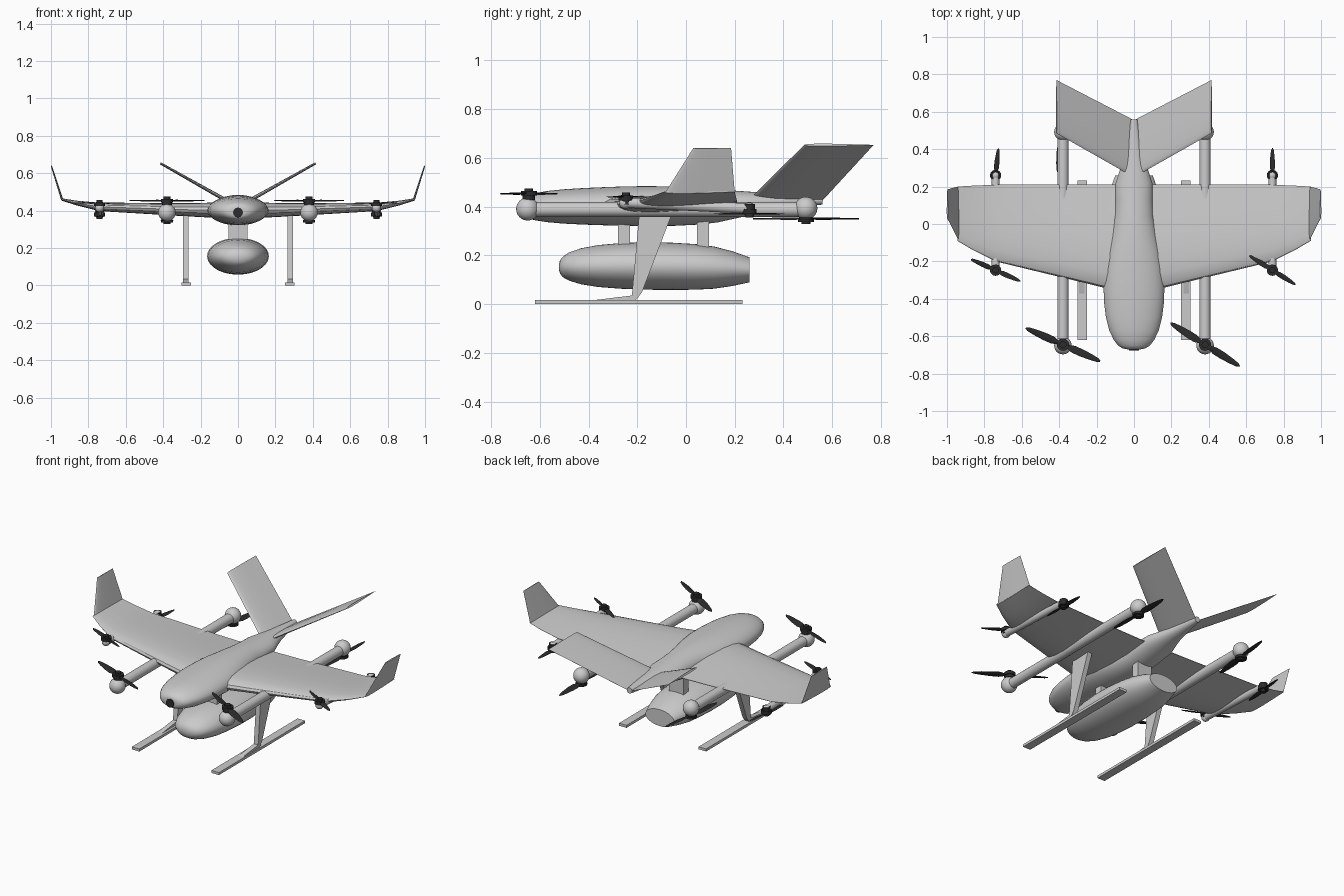
import bpy, bmesh, math
from mathutils import Vector

cube = bpy.data.objects.get("Cube")
if cube:
    bpy.data.objects.remove(cube, do_unlink=True)


def material(name, value):
    m = bpy.data.materials.new(name)
    m.use_nodes = True
    col = (value, value, value, 1)
    m.diffuse_color = col
    m.node_tree.nodes["Principled BSDF"].inputs["Base Color"].default_value = col
    return m


GREY = material("light grey", 0.6)
DARK = material("dark grey", 0.025)


def finish(name, bm, mat, angle=35):
    bmesh.ops.recalc_face_normals(bm, faces=bm.faces)
    me = bpy.data.meshes.new(name)
    bm.to_mesh(me)
    bm.free()
    me.materials.append(mat)
    ob = bpy.data.objects.new(name, me)
    bpy.context.collection.objects.link(ob)
    bpy.ops.object.select_all(action='DESELECT')
    ob.select_set(True)
    bpy.context.view_layer.objects.active = ob
    bpy.ops.object.shade_smooth_by_angle(angle=math.radians(angle))
    return ob


def loft(name, rings, mat, angle=35):
    """Skin a list of equal-length closed rings and cap both ends."""
    bm = bmesh.new()
    vs = [[bm.verts.new(p) for p in r] for r in rings]
    n = len(vs[0])
    for a, b in zip(vs, vs[1:]):
        for i in range(n):
            bm.faces.new((a[i], a[(i + 1) % n], b[(i + 1) % n], b[i]))
    bm.faces.new(vs[0])
    bm.faces.new(vs[-1])
    return finish(name, bm, mat, angle)


def body(name, stations, mat, n=40, angle=35):
    """Body along y from (y, half width, bottom z, top z) stations."""
    rings = []
    for y, w, lo, hi in stations:
        c, h = (lo + hi) / 2, (hi - lo) / 2
        rings.append([(w * math.cos(2 * math.pi * i / n), y, c + h * math.sin(2 * math.pi * i / n))
                      for i in range(n)])
    return loft(name, rings, mat, angle)


# Upper half of a symmetric aerofoil: (chord fraction, half thickness)
FOIL = [(0, 0), (.015, .2), (.06, .36), (.15, .47), (.3, .5), (.5, .42), (.75, .22), (1, .02)]


def surface(name, stations, normal):
    """Flying surface from (x, leading y, trailing y, z, thickness) stations."""
    n = Vector(normal).normalized()
    loop = FOIL + [(f, -t) for f, t in reversed(FOIL[1:])]
    rings = [[Vector((x, a + (b - a) * f, z)) + n * t * th for f, t in loop]
             for x, a, b, z, th in stations]
    return loft(name, rings, GREY, 30)


def tube(name, p, q, r, mat, n=28, r2=None):
    p, q = Vector(p), Vector(q)
    rot = (q - p).to_track_quat('Z', 'Y')
    rings = [[c + rot @ Vector((rad * math.cos(2 * math.pi * i / n), rad * math.sin(2 * math.pi * i / n), 0))
              for i in range(n)] for c, rad in ((p, r), (q, r if r2 is None else r2))]
    return loft(name, rings, mat)


def ball(name, c, r):
    bm = bmesh.new()
    bmesh.ops.create_uvsphere(bm, u_segments=28, v_segments=16, radius=r)
    bmesh.ops.translate(bm, verts=bm.verts, vec=c)
    return finish(name, bm, GREY)


def prism(name, outline, x, width, mat=GREY):
    """Extrude a (y, z) outline across x."""
    return loft(name, [[(x + d, y, z) for y, z in outline] for d in (-width / 2, width / 2)], mat)


def box(name, x, y0, y1, z0, z1, width):
    return prism(name, [(y0, z0), (y1, z0), (y1, z1), (y0, z1)], x, width)


# Blade plan: (radius fraction, half width as fraction of radius, twist in degrees)
BLADE = [(.03, .035, 18), (.12, .045, 18), (.28, .095, 15), (.5, .095, 11),
         (.75, .075, 8), (.93, .05, 6), (1, .015, 5)]


def propeller(name, c, radius, angle, spin):
    for k in range(2):
        a = math.radians(angle) + k * math.pi
        out, side = Vector((math.cos(a), math.sin(a), 0)), Vector((-math.sin(a), math.cos(a), 0))
        rings = []
        for f, w, tw in BLADE:
            t = math.radians(tw) * spin
            chord = side * math.cos(t) + Vector((0, 0, math.sin(t)))
            up = Vector((0, 0, 1))
            mid = Vector(c) + out * f * radius
            rings.append([mid + chord * w * radius * u + up * radius * .015 * v
                          for u, v in ((-1, 0), (-.3, 1), (.4, .8), (1, 0), (.4, -.5), (-.3, -.7))])
        loft(f"{name}_blade_{k + 1}", rings, DARK)


def motor(name, x, y, z0, z1, prop_z, r):
    h = z1 - z0
    tube(name + "_base", (x, y, z0), (x, y, z0 + h * .35), r * .8, DARK)
    tube(name + "_can", (x, y, z0 + h * .35), (x, y, z0 + h * .75), r, DARK)
    tube(name + "_cap", (x, y, z0 + h * .75), (x, y, z1), r * .55, DARK)
    tube(name + "_hub", (x, y, prop_z - .007), (x, y, prop_z + .007), r * .65, DARK)


# Fuselage and nose sensor
body("fuselage", [
    (-.67, .035, .372, .418), (-.665, .06, .361, .431), (-.65, .085, .352, .442), (-.62, .108, .344, .454),
    (-.57, .132, .336, .464), (-.5, .15, .33, .471), (-.42, .16, .326, .476), (-.33, .163, .323, .48),
    (-.24, .158, .321, .483), (-.15, .145, .32, .484), (-.05, .122, .321, .482), (.05, .104, .326, .477),
    (.13, .1, .335, .47), (.22, .098, .355, .464), (.29, .075, .372, .459), (.36, .053, .384, .455),
    (.46, .034, .398, .45), (.56, .018, .408, .444)], GREY)
tube("nose_sensor", (0, -.66, .39), (0, -.676, .39), .026, DARK)

# Cargo pod with cut-off tail cone
body("cargo_pod", [
    (-.522, .015, .143, .161), (-.517, .045, .125, .18), (-.505, .072, .11, .195), (-.48, .1, .096, .212),
    (-.43, .126, .081, .229), (-.36, .146, .07, .242), (-.27, .159, .063, .25), (-.17, .165, .059, .254),
    (-.06, .164, .058, .252), (.04, .156, .059, .246), (.115, .146, .063, .236),
    (.19, .125, .074, .217), (.26, .1, .089, .192)], GREY)

# Pylons holding the pod
for label, y in (("front", -.255), ("rear", .07)):
    box(label + "_pod_pylon", 0, y - .025, y + .025, .2, .36, .1)

for side, s in (("left", 1), ("right", -1)):
    # Wing, upturned tip and V-tail
    surface(side + "_wing", [(0, -.38, .21, .4, .09), (s * .285, -.31, .21, .405, .07),
                             (s * .74, -.2, .21, .42, .045), (s * .86, -.14, .205, .44, .026),
                             (s * .945, -.09, .2, .46, .012)], (0, 0, 1))
    surface(side + "_winglet", [(s * .94, -.085, .2, .458, .012), (s * .998, .03, .185, .64, .007)],
            (-s * .95, 0, .31))
    surface(side + "_tail_fin", [(s * .01, .255, .56, .425, .022), (s * .415, .485, .77, .653, .012)],
            (-s * .49, 0, .87))

    # Landing leg and skid
    prism(side + "_landing_leg", [(-.19, .39), (-.05, .39), (-.18, .05), (-.2, .022), (-.215, .012),
                                  (-.38, .012), (-.37, .017), (-.222, .035)], s * .28, .03)
    box(side + "_skid", s * .276, -.62, .232, 0, .016, .052)

    # Main lift boom with rounded motor mounts
    x = s * .38
    tube(side + "_boom", (x, -.645, .388), (x, .49, .388), .03, GREY)
    ball(side + "_front_boom_mount", (x, -.65, .39), .047)
    ball(side + "_rear_boom_mount", (x, .492, .393), .047)
    motor(side + "_front_motor", x, -.645, .428, .475, .453, .033)
    motor(side + "_rear_motor", x, .492, .36, .328, .35, .033)
    propeller(side + "_front_propeller", (x, -.645, .453), .218, -32 if s > 0 else -24, s)
    propeller(side + "_rear_propeller", (x, .492, .35), .217, 90 if s > 0 else 83, -s)

    # Outer lift boom with small motors
    x = s * .74
    tube(side + "_outer_boom", (x, -.25, .416), (x, .26, .392), .021, GREY)
    ball(side + "_outer_front_mount", (x, -.25, .415), .024)
    ball(side + "_outer_rear_mount", (x, .26, .393), .024)
    motor(side + "_outer_front_motor", x, -.247, .408, .457, .44, .03)
    motor(side + "_outer_rear_motor", x, .26, .41, .355, .37, .03)
    propeller(side + "_outer_front_propeller", (x, -.247, .44), .145, -32 if s > 0 else -24, s)
    propeller(side + "_outer_rear_propeller", (x, .26, .37), .145, 90 if s > 0 else 84, -s)
